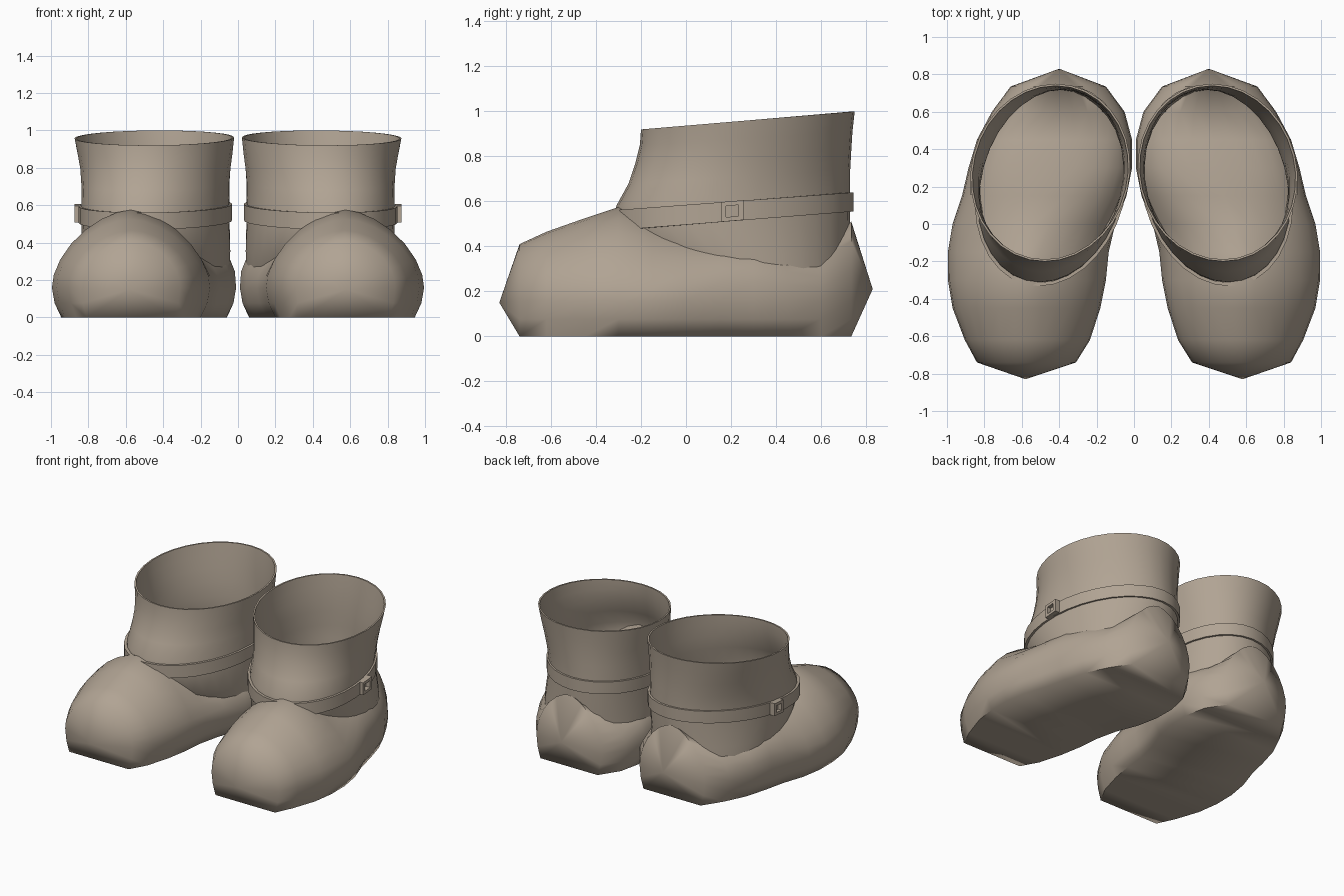
import bpy, bmesh, math
from math import sin, cos, pi, radians

if "Cube" in bpy.data.objects:
    bpy.data.objects.remove(bpy.data.objects["Cube"], do_unlink=True)

# One leather colour for everything
leather = bpy.data.materials.new("taupe_leather")
leather.use_nodes = True
tone = (0.44, 0.37, 0.295, 1)
leather.diffuse_color = tone
leather.node_tree.nodes["Principled BSDF"].inputs["Base Color"].default_value = tone


def finish(bm, name, smooth_angle=40):
    """Turn a bmesh of the left part into a mirrored, smooth-shaded pair."""
    bmesh.ops.remove_doubles(bm, verts=bm.verts, dist=0.0001)
    bmesh.ops.recalc_face_normals(bm, faces=bm.faces)
    mesh = bpy.data.meshes.new(name)
    bm.to_mesh(mesh)
    bm.free()
    mesh.materials.append(leather)
    obj = bpy.data.objects.new(name, mesh)
    bpy.context.collection.objects.link(obj)
    bpy.ops.object.select_all(action="DESELECT")
    obj.select_set(True)
    bpy.context.view_layer.objects.active = obj
    bpy.ops.object.shade_smooth_by_angle(angle=radians(smooth_angle))
    mirror = obj.modifiers.new("pair", "MIRROR")
    mirror.use_mirror_merge = False


def loft(bm, rings):
    """Skin closed rings of equal point count."""
    loops = [[bm.verts.new(p) for p in ring] for ring in rings]
    for a, b in zip(loops, loops[1:]):
        for i in range(len(a)):
            j = (i + 1) % len(a)
            bm.faces.new((a[i], a[j], b[j], b[i]))
    return loops


# Foot: sections along y, flat underneath, domed on top
WAIST, DROP = 0.17, 0.36
START = -math.asin(WAIST / DROP)


def foot_section(y, inner, outer, top, peak, n=18):
    mid, half = (inner + outer) / 2, (outer - inner) / 2
    points = []
    for i in range(n + 1):
        t = START + (pi - 2 * START) * i / n
        c, s = cos(t), sin(t)
        if s < 0:
            points.append((mid + half * c, y, max(0, WAIST + DROP * s)))
        else:
            u = math.copysign(abs(c) ** peak, c)
            points.append((mid + half * u, y, WAIST + (top - WAIST) * s ** peak))
    return points


stations = [  # y, inner x, outer x, top z, peakedness
    (-0.74, 0.31, 0.84, 0.41, 1.1), (-0.62, 0.235, 0.905, 0.465, 1.1),
    (-0.45, 0.18, 0.97, 0.525, 1.15), (-0.3, 0.15, 0.995, 0.575, 1.2),
    (-0.15, 0.135, 0.995, 0.54, 1.3), (0, 0.10, 0.97, 0.48, 1.1),
    (0.15, 0.04, 0.92, 0.46, 0.9), (0.3, 0.01, 0.885, 0.45, 0.8),
    (0.45, 0.01, 0.84, 0.42, 0.85), (0.6, 0.05, 0.76, 0.4, 1),
    (0.735, 0.15, 0.66, 0.51, 1.15)]
bm = bmesh.new()
loops = loft(bm, [foot_section(*s) for s in stations])
for loop, tip in ((loops[0], (0.58, -0.83, 0.15)), (loops[-1], (0.4, 0.83, 0.21))):
    pole = bm.verts.new(tip)
    for i in range(len(loop)):
        bm.faces.new((loop[i], loop[(i + 1) % len(loop)], pole))
finish(bm, "boot_feet", 66)


# Shaft: tilted, slightly skewed oval rings, rim first, with an inner wall
def oval(front, back, z_front, z_back, inner, outer, skew, grow=0.0, n=32):
    cx, cy = (inner + outer) / 2, (front + back) / 2
    rx, ry = (outer - inner) / 2 + grow, (back - front) / 2 + grow
    ring = []
    for i in range(n):
        t = 2 * pi * i / n
        z = z_front + (z_back - z_front) * (1 + sin(t)) / 2
        ring.append((cx + rx * cos(t + skew), cy + ry * sin(t), z))
    return ring


shaft_rows = [  # front y, back y, front z, back z, inner x, outer x, skew
    (-0.2, 0.75, 0.92, 1.0, 0.02, 0.875, 0.07),
    (-0.205, 0.74, 0.85, 0.91, 0.028, 0.86, 0.08),
    (-0.225, 0.735, 0.77, 0.83, 0.038, 0.845, 0.1),
    (-0.255, 0.73, 0.68, 0.74, 0.045, 0.838, 0.13),
    (-0.31, 0.73, 0.58, 0.64, 0.045, 0.838, 0.16),
    (-0.315, 0.73, 0.47, 0.55, 0.045, 0.838, 0.16),
    (-0.25, 0.725, 0.33, 0.38, 0.04, 0.835, 0.08),
    (-0.1, 0.72, 0.2, 0.22, 0.045, 0.82, 0.05)]
bm = bmesh.new()
inside = [oval(*r, grow=-0.011) for r in reversed(shaft_rows)]
loft(bm, inside + [oval(*r) for r in shaft_rows])
finish(bm, "boot_shafts")

# Ankle strap hugging the shaft
bm = bmesh.new()
band = [oval(-0.318, 0.73, zf, zb, 0.045, 0.838, 0.16, grow)
        for zf, zb, grow in ((0.56, 0.64, 0.014), (0.47, 0.555, 0.014),
                             (0.47, 0.555, -0.005), (0.56, 0.64, -0.005))]
loft(bm, band + band[:1])
finish(bm, "ankle_straps")

# Square buckle frame on the outer side of the strap
bm = bmesh.new()
frame = []
for x, half in ((0.84, 0.05), (0.875, 0.05), (0.875, 0.028), (0.84, 0.028)):
    frame.append([(x, 0.205 + half * a, 0.557 + half * (b * 0.88 + a * 0.084))
                  for a, b in ((-1, -1), (1, -1), (1, 1), (-1, 1))])
loft(bm, frame + frame[:1])
finish(bm, "strap_buckles")
